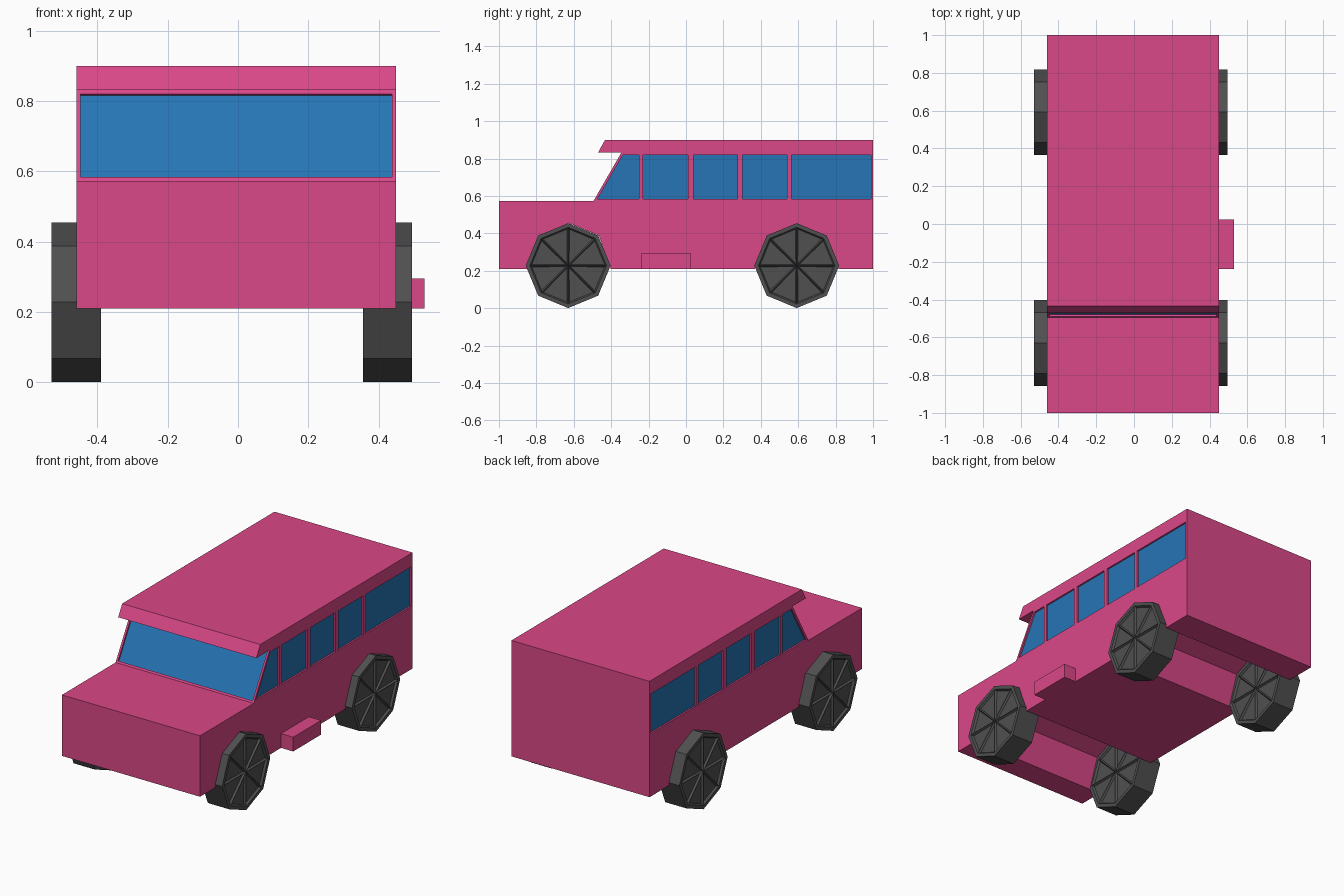
import bpy, bmesh, math
from mathutils import Matrix

if "Cube" in bpy.data.objects:
    bpy.data.objects.remove(bpy.data.objects["Cube"])


def material(name, rgb):
    m = bpy.data.materials.new(name)
    m.diffuse_color = (*rgb, 1)
    m.use_nodes = True
    m.node_tree.nodes["Principled BSDF"].inputs["Base Color"].default_value = m.diffuse_color
    return m


PINK = material("pink paint", (0.70, 0.064, 0.245))
BLUE = material("blue glass", (0.019, 0.178, 0.46))
GREY = material("dark grey rubber", (0.08, 0.08, 0.08))


def add_object(name, bm, mat):
    bmesh.ops.recalc_face_normals(bm, faces=bm.faces)
    me = bpy.data.meshes.new(name)
    bm.to_mesh(me)
    bm.free()
    me.materials.append(mat)
    ob = bpy.data.objects.new(name, me)
    bpy.context.collection.objects.link(ob)
    return ob


def prism(name, profile, x0, x1, mat):
    """Extrude a (y, z) outline from x0 to x1."""
    bm = bmesh.new()
    face = bm.faces.new([bm.verts.new((x0, y, z)) for y, z in profile])
    new = bmesh.ops.extrude_face_region(bm, geom=[face])["geom"]
    verts = [v for v in new if isinstance(v, bmesh.types.BMVert)]
    bmesh.ops.translate(bm, vec=(x1 - x0, 0, 0), verts=verts)
    return add_object(name, bm, mat)


LEFT, RIGHT = -0.46, 0.45
AXLES = (-0.63, 0.592)
AXLE_Z, WHEEL_R = 0.228, 0.227
DEPTH = 0.012


# Body: side outline with hood, windscreen, visor and two through arches
def arch(y, r=WHEEL_R):
    pts = [(y + r * 0.985, 0.21)]
    for a in (45, 90, 135):
        t = math.radians(a)
        pts.append((y + r * math.cos(t), AXLE_Z + r * math.sin(t)))
    return pts + [(y - r * 0.985, 0.21)]


outline = [(-1, 0.21), (-1, 0.573), (-0.495, 0.573), (-0.345, 0.833),
           (-0.47, 0.833), (-0.433, 0.90), (1, 0.90), (1, 0.21)]
outline += arch(AXLES[1]) + arch(AXLES[0] + 0.004)
body = prism("body", outline, LEFT, RIGHT, PINK)


def recess(name, profile, x0, x1):
    cutter = prism(name + "_cutter", profile, x0, x1, PINK)
    cutter.hide_render = True
    cutter.hide_set(True)
    mod = body.modifiers.new(name, 'BOOLEAN')
    mod.operation = 'DIFFERENCE'
    mod.solver = 'EXACT'
    mod.object = cutter


# Side windows: recessed openings with thin glass plates on both sides
Z0, Z1 = 0.585, 0.82
windows = [[(-0.473, Z0), (-0.25, Z0), (-0.25, Z1), (-0.337, Z1)]]
for a, b in ((-0.23, 0.01), (0.04, 0.275), (0.302, 0.54), (0.563, 0.988)):
    windows.append([(a, Z0), (b, Z0), (b, Z1), (a, Z1)])
for i, w in enumerate(windows):
    for side, edge, s in (("right", RIGHT, 1), ("left", LEFT, -1)):
        floor = edge - s * DEPTH
        recess(f"{side}_window_{i}", w, floor, edge + s * 0.03)
        prism(f"{side}_window_glass_{i}", w, floor - s * 0.001, floor + s * 0.002, BLUE)


# Windscreen: sloped recess and plate, offset along the slope normal
def slope_band(out0, out1):
    ny, nz = -0.866, 0.5
    low, high = (-0.489, 0.584), (-0.352, 0.821)
    return [(p[0] + ny * d, p[1] + nz * d)
            for p, d in ((low, out0), (high, out0), (high, out1), (low, out1))]


recess("windscreen", slope_band(-DEPTH, 0.008), LEFT + 0.012, RIGHT - 0.012)
prism("windscreen_glass", slope_band(-DEPTH - 0.001, -DEPTH + 0.002),
      LEFT + 0.012, RIGHT - 0.012, BLUE)

# Side step, on the right only
prism("side_step", [(-0.238, 0.21), (0.025, 0.21), (0.025, 0.295), (-0.238, 0.295)],
      RIGHT - 0.01, 0.53, PINK)


# Wheels: octagonal drums with sunken wedges between spokes on both faces
def wheel(name, x, y):
    bm = bmesh.new()
    bmesh.ops.create_cone(bm, cap_ends=True, segments=8, radius1=WHEEL_R,
                          radius2=WHEEL_R, depth=0.14)
    caps = [f for f in bm.faces if len(f.verts) == 8]
    bmesh.ops.inset_region(bm, faces=caps, thickness=0.022, depth=0)
    wedges = bmesh.ops.poke(bm, faces=caps)["faces"]
    bmesh.ops.inset_individual(bm, faces=wedges, thickness=0.013, depth=-0.012)
    # turn the axle to x with one corner straight up
    top = max(bm.verts, key=lambda v: v.co.xy.length)
    turn = -math.atan2(top.co.y, top.co.x)
    bm.transform(Matrix.Translation((x, y, AXLE_Z))
                 @ Matrix.Rotation(math.pi / 2, 4, 'Y')
                 @ Matrix.Rotation(turn, 4, 'Z'))
    add_object(name, bm, GREY)


for end, y in zip(("front", "rear"), AXLES):
    wheel(end + "_left_wheel", -0.46, y)
    wheel(end + "_right_wheel", 0.425, y)
